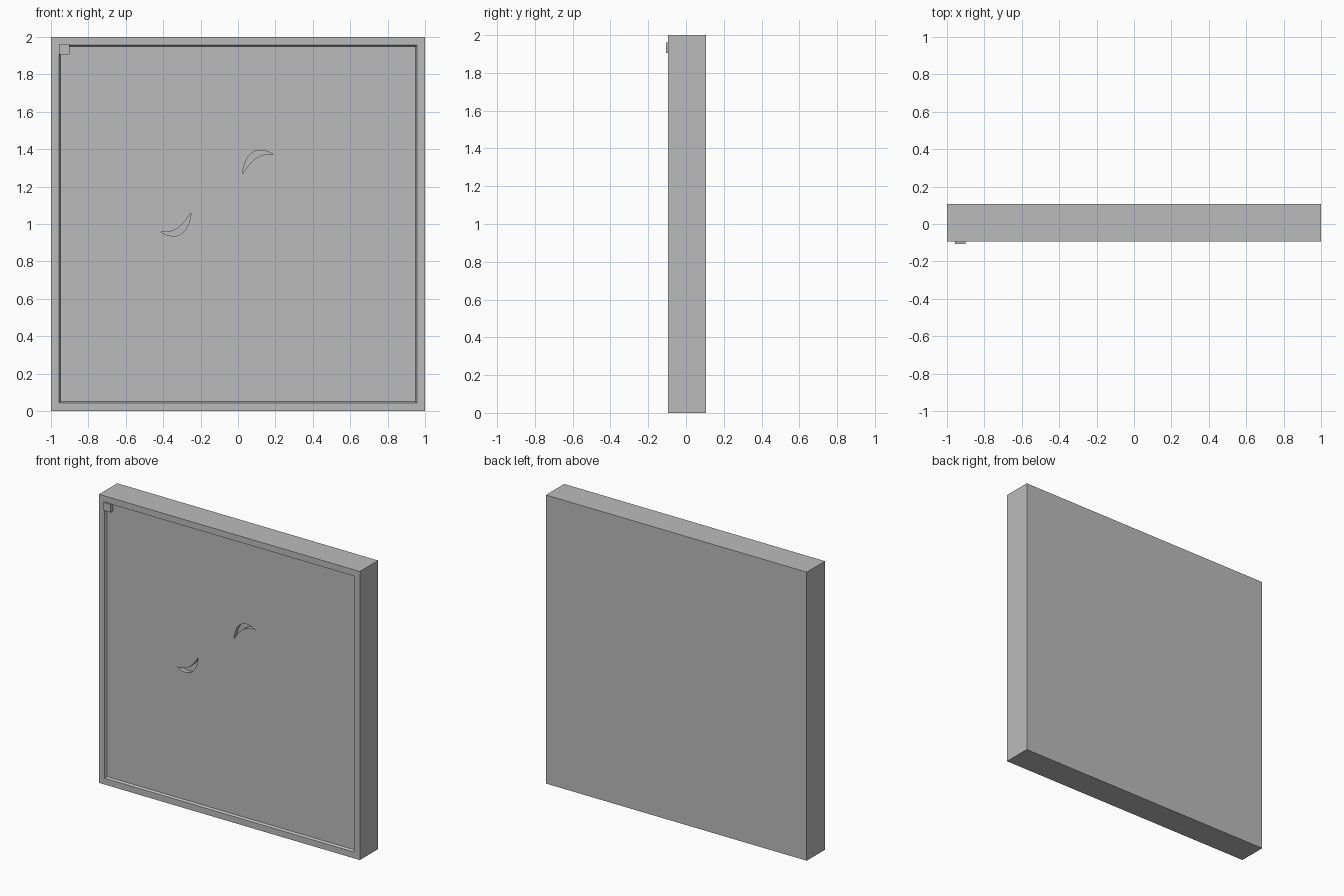
import bpy
import bmesh
from mathutils import Vector, Matrix
from mathutils.geometry import interpolate_bezier

cube = bpy.data.objects.get("Cube")
if cube:
    bpy.data.objects.remove(cube, do_unlink=True)

FRONT, BACK = -0.094, 0.106
RECESS = 0.015          # depth of the sunken field
SLIT_DEPTH = 0.03       # depth of the crescent slots

grey = bpy.data.materials.new("plain grey")
grey.use_nodes = True
grey.diffuse_color = (0.5, 0.5, 0.5, 1)
grey.node_tree.nodes["Principled BSDF"].inputs["Base Color"].default_value = (0.5, 0.5, 0.5, 1)


def make_object(name, bm):
    bmesh.ops.recalc_face_normals(bm, faces=bm.faces)
    mesh = bpy.data.meshes.new(name)
    bm.to_mesh(mesh)
    bm.free()
    mesh.materials.append(grey)
    obj = bpy.data.objects.new(name, mesh)
    bpy.context.collection.objects.link(obj)
    return obj


def box(low, high):
    low, high = Vector(low), Vector(high)
    bm = bmesh.new()
    size = high - low
    matrix = Matrix.Translation((low + high) / 2) @ Matrix.Diagonal((*size, 1))
    bmesh.ops.create_cube(bm, size=1, matrix=matrix)
    return bm


# Square slab with a rim and a shallow sunken field behind a sloped edge
bm = box((-1, FRONT, 0), (1, BACK, 2))
bm.normal_update()
face = min(bm.faces, key=lambda f: f.calc_center_median().y)
bmesh.ops.inset_region(bm, faces=[face], thickness=0.062)
bmesh.ops.inset_region(bm, faces=[face], thickness=0.011)
for v in face.verts:
    v.co.y = FRONT + RECESS
panel = make_object("panel", bm)

# Crescent outline in x and z, drawn tip to tip and back
tip_a, tip_b = Vector((0.024, 1.267)), Vector((0.19, 1.372))
outer = interpolate_bezier(tip_a, Vector((0.035, 1.37)), Vector((0.09, 1.43)), tip_b, 13)
inner = interpolate_bezier(tip_b, Vector((0.11, 1.385)), Vector((0.067, 1.335)), tip_a, 13)
crescent = [Vector((p[0], p[1])) for p in outer[:-1] + inner[:-1]]
pivot = Vector((-0.113, 1.165))


def cut_slot(outline):
    """Sink a slot of the given outline into the field."""
    cutter_bm = bmesh.new()
    base = cutter_bm.faces.new([cutter_bm.verts.new((p.x, FRONT - 0.05, p.y)) for p in outline])
    moved = bmesh.ops.extrude_face_region(cutter_bm, geom=[base])["geom"]
    for v in moved:
        if isinstance(v, bmesh.types.BMVert):
            v.co.y = FRONT + RECESS + SLIT_DEPTH
    cutter = make_object("slot_cutter", cutter_bm)
    cutter.hide_render = True
    mod = panel.modifiers.new("slot", "BOOLEAN")
    mod.operation = "DIFFERENCE"
    mod.solver = "EXACT"
    mod.object = cutter
    bpy.context.view_layer.objects.active = panel
    bpy.ops.object.modifier_apply(modifier=mod.name)
    bpy.data.objects.remove(cutter, do_unlink=True)


# Two slots, the second turned half way round
cut_slot(crescent)
cut_slot([2 * pivot - p for p in crescent])

# Small square stud on the upper corner of the rim
make_object("corner_stud", box((-0.957, -0.106, 1.905), (-0.902, FRONT + RECESS, 1.96)))
